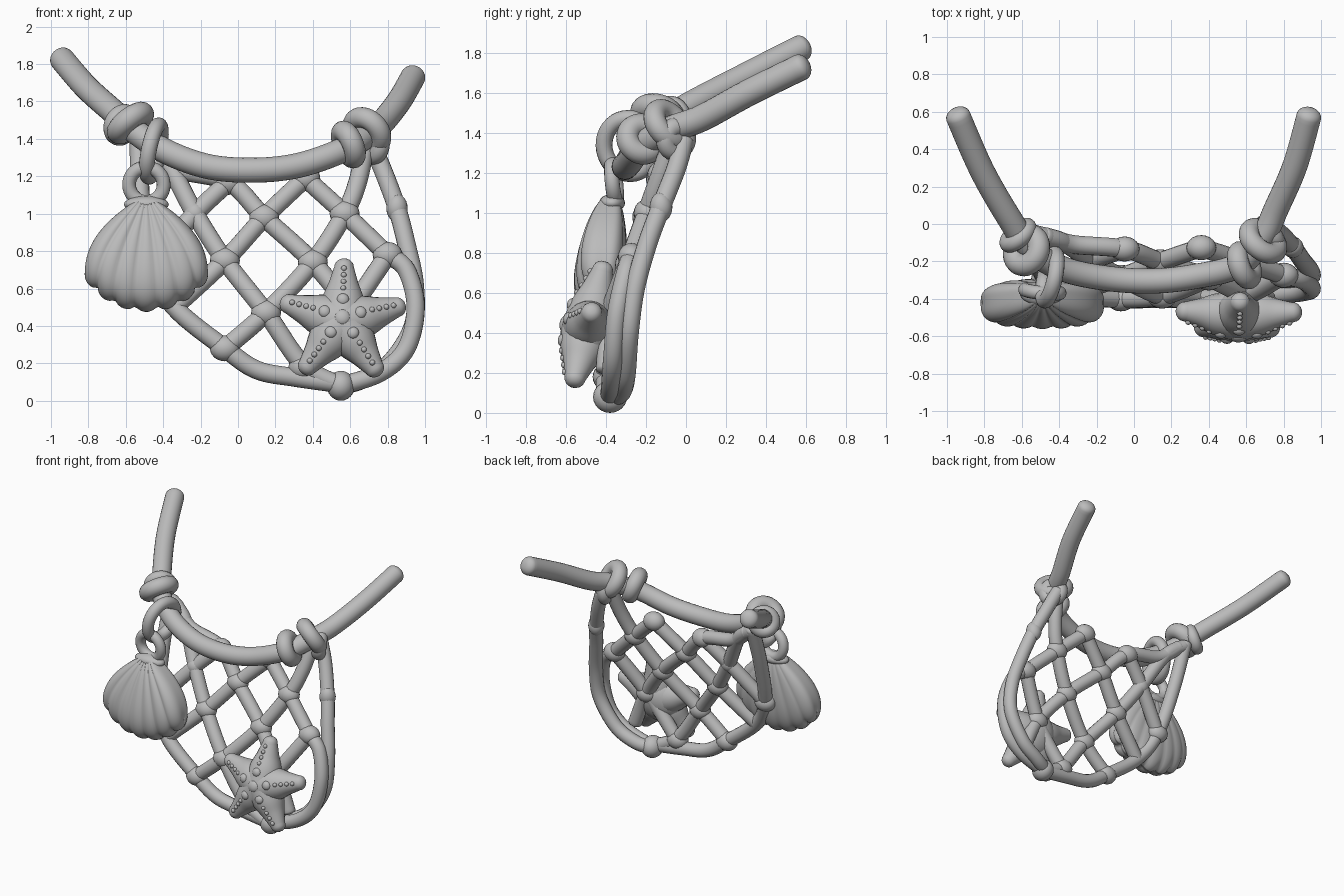
import bpy, bmesh
from math import sin, cos, pi, sqrt
from mathutils import Vector, Matrix

if "Cube" in bpy.data.objects:
    bpy.data.objects.remove(bpy.data.objects["Cube"])

grey = bpy.data.materials.new("plain grey")
grey.use_nodes = True
grey.diffuse_color = (0.5, 0.5, 0.5, 1)
grey.node_tree.nodes["Principled BSDF"].inputs["Base Color"].default_value = (0.5, 0.5, 0.5, 1)


def finish(bm, name):
    bmesh.ops.recalc_face_normals(bm, faces=bm.faces)
    for f in bm.faces:
        f.smooth = True
    mesh = bpy.data.meshes.new(name)
    bm.to_mesh(mesh)
    bm.free()
    mesh.materials.append(grey)
    ob = bpy.data.objects.new(name, mesh)
    bpy.context.collection.objects.link(ob)
    return ob


def loft(bm, rings, closed=False):
    """Skin a list of point rings, closing the ends or joining them."""
    rows = [[bm.verts.new(p) for p in ring] for ring in rings]
    n = len(rows[0])
    for i in range(len(rows) if closed else len(rows) - 1):
        a, b = rows[i], rows[(i + 1) % len(rows)]
        for j in range(n):
            k = (j + 1) % n
            bm.faces.new((a[j], a[k], b[k], b[j]))
    if not closed:
        bm.faces.new(rows[0])
        bm.faces.new(rows[-1])


def smooth_path(points, steps=8):
    """Catmull-Rom path through 4D points (position and radius)."""
    p = [points[0]] + points + [points[-1]]
    out = []
    for a, b, c, d in zip(p, p[1:], p[2:], p[3:]):
        for i in range(steps):
            t = i / steps
            out.append(0.5 * (2 * b + (c - a) * t + (2 * a - 5 * b + 4 * c - d) * t * t
                              + (3 * b - a - 3 * c + d) * t ** 3))
    return out + [points[-1]]


def tube(name, points, radii, round_end=0.5, closed=False, sides=16):
    if not isinstance(radii, list):
        radii = [radii] * len(points)
    pts = [Vector((*p, r)) for p, r in zip(points, radii)]
    path = pts if closed else smooth_path(pts)
    pos, rad = [q.xyz for q in path], [q.w for q in path]
    if not closed:
        # rounded end caps
        first, last = (pos[0] - pos[1]).normalized(), (pos[-1] - pos[-2]).normalized()
        r0, r1 = rad[0], rad[-1]
        caps = [pi / 2 * i / 5 for i in range(1, 5)]
        pos = ([pos[0] + first * r0 * round_end * sin(a) for a in reversed(caps)] + pos
               + [pos[-1] + last * r1 * round_end * sin(a) for a in caps])
        rad = [r0 * cos(a) for a in reversed(caps)] + rad + [r1 * cos(a) for a in caps]
    n = len(pos)
    rings, side, old = [], None, None
    for i in range(n):
        if closed:
            t = pos[(i + 1) % n] - pos[i - 1]
        else:
            t = pos[min(i + 1, n - 1)] - pos[max(i - 1, 0)]
        t.normalize()
        side = t.orthogonal().normalized() if side is None else old.rotation_difference(t) @ side
        old, up = t, t.cross(side)
        rings.append([pos[i] + rad[i] * (side * cos(2 * pi * j / sides) + up * sin(2 * pi * j / sides))
                      for j in range(sides)])
    bm = bmesh.new()
    loft(bm, rings, closed)
    return finish(bm, name)


def ring(name, centre, axis, major, minor, stretch=1.0):
    c, axis = Vector(centre), Vector(axis).normalized()
    a = axis.cross(Vector((0, 0, 1))).normalized()
    b = a.cross(axis) * stretch
    pts = [c + major * (a * cos(2 * pi * i / 36) + b * sin(2 * pi * i / 36)) for i in range(36)]
    return tube(name, pts, minor, closed=True)


def ball(name, centre, size):
    bm = bmesh.new()
    m = Matrix.Translation(centre) @ Matrix.Diagonal((*size, 1))
    bmesh.ops.create_uvsphere(bm, u_segments=20, v_segments=12, radius=1, matrix=m)
    return finish(bm, name)


# main rope, sagging between two knots with its ends swept back
tube("main_rope", [(-.94, .575, 1.825), (-.81, .28, 1.675), (-.66, .02, 1.54), (-.55, -.14, 1.44),
                   (-.38, -.24, 1.33), (-.15, -.29, 1.25), (.1, -.305, 1.233), (.33, -.28, 1.26),
                   (.56, -.22, 1.34), (.69, -.07, 1.42), (.76, .08, 1.475), (.86, .31, 1.6),
                   (.935, .575, 1.73)], 0.067, 0.7, sides=24)

# rope knots
ring("left_knot_back_coil", (-.62, -.06, 1.475), (.6, -.7, -.3), .07, .045)
ring("left_knot_front_coil", (-.575, -.14, 1.485), (.55, -.25, -.7), .083, .06)
ring("right_knot_front_coil", (.59, -.22, 1.37), (.85, .3, .35), .075, .058)
ring("right_knot_top_coil", (.69, -.09, 1.44), (.5, .6, .5), .088, .056)
ring("right_knot_back_coil", (.73, -.05, 1.37), (.8, .5, -.1), .06, .05)


def net(x, z):
    """Point of the tilted net surface."""
    return (x, max(-.13 - (1.18 - z) * .36, -.4), z)


# net strands
strands = [
    [(-.52, 1.38), (-.38, 1.27), (-.23, 1.0), (-.07, .75), (.15, .47), (.35, .19), (.55, .08)],
    [(-.48, 1.36), (-.33, 1.24), (-.05, 1.17), (.14, .98), (.4, .74), (.6, .48), (.71, .22)],
    [(.36, 1.19), (.57, 1.0), (.8, .78)],
    [(-.47, .73), (-.23, 1.0), (-.05, 1.17)],
    [(-.34, .5), (-.07, .75), (.14, .98), (.36, 1.19)],
    [(-.07, .28), (.15, .47), (.4, .74), (.57, 1.0), (.64, 1.17), (.68, 1.36)],
    [(.35, .17), (.58, .46), (.8, .78)],
    [(-.53, 1.4), (-.52, 1.08), (-.47, .73), (-.34, .5), (-.07, .28), (.1, .165), (.3, .125), (.55, .09)],
]
for s in strands:
    tube("net_strand", [net(*p) for p in s], .05)
tube("net_right_back_edge", [(.72, -.01, 1.36), (.78, -.05, 1.22), (.85, -.125, 1.03), (.9, -.195, .84),
                             (.945, -.255, .62), (.935, -.285, .4), (.81, -.3, .2), (.66, -.32, .11),
                             (.55, -.36, .08)], .049)
tube("net_right_front_edge", [(.8, -.275, .78), (.9, -.3, .7), (.95, -.345, .5), (.9, -.365, .28),
                              (.76, -.375, .15), (.55, -.38, .08)], .049)

# knots where strands cross
for x, z in [(-.05, 1.17), (.36, 1.19), (.14, .98), (.57, 1.0), (-.07, .75), (.4, .74), (.8, .78),
             (.15, .47), (-.07, .28), (.35, .18), (-.47, .73), (.6, .48)]:
    ball("net_knot", net(x, z), (.08, .067, .069))
ball("net_bottom_knot", (.55, -.38, .08), (.075, .085, .08))
ball("net_side_knot", (.85, -.125, 1.03), (.057, .057, .075))
ball("net_left_knot", net(-.23, 1.0), (.06, .056, .062))

# links that hang the shell from the rope
ring("rope_link", (-.45, -.285, 1.335), (1, -.22, -.2), .128, .042, 1.1)
ring("shell_ring", (-.49, -.36, 1.155), (.1, 1, .1), .093, .037)
ball("shell_collar", (-.49, -.37, 1.05), (.12, .065, .045))


# fan shell: ribbed lens spreading down from the collar
def shell_ring(s, count=140):
    out = []
    for i in range(count):
        v = 2 * pi * (i + .5) / count
        f = cos(v)
        rib = sqrt(abs(cos(3.5 * pi * f)))
        length = (.635 - .08 * f * f - .035 * (1 - rib) * s ** 4) * (.06 + .94 * s)
        angle = f * (.98 - .31 * s * s)
        thick = .205 * (.02 + s) ** .4 * sqrt(max(0, 1 - s ** 4)) * sqrt(abs(sin(v)))
        back = sin(v) > 0
        thick *= .62 + .05 * rib if back else -.86 - .14 * rib
        out.append((-.49 + length * sin(angle), -.37 - .05 * s + thick, 1.11 - length * cos(angle)))
    return out


bm = bmesh.new()
loft(bm, [shell_ring(sin(pi / 2 * i / 28)) for i in range(29)])
finish(bm, "shell")

# starfish, built flat facing forward and then leaned back
star = []
star.append(ball("starfish_body", (0, .015, 0), (.178, .13, .178)))
star.append(ball("starfish_centre_bump", (0, -.113, 0), (.045, .03, .045)))
for k in range(5):
    a = pi / 2 + 2 * pi * k / 5
    d = Vector((cos(a), 0, sin(a)))
    star.append(tube("starfish_arm", [d * .0, d * .13, d * .22, d * .305],
                     [.135, .112, .079, .053], .9, sides=20))
    star.append(ball("starfish_oval_bump", d * .1 + Vector((0, -.106, 0)), (.033, .025, .033)))
    for r, h in [(.165, .097), (.205, .082), (.245, .069), (.285, .057)]:
        star.append(ball("starfish_bump", d * r + Vector((0, -h, 0)), (.015, .015, .015)))
place = (Matrix.Translation((.558, -.493, .418)) @ Matrix.Rotation(-.25, 4, 'X')
         @ Matrix.Rotation(.03, 4, 'Y'))
for ob in star:
    ob.data.transform(place)
